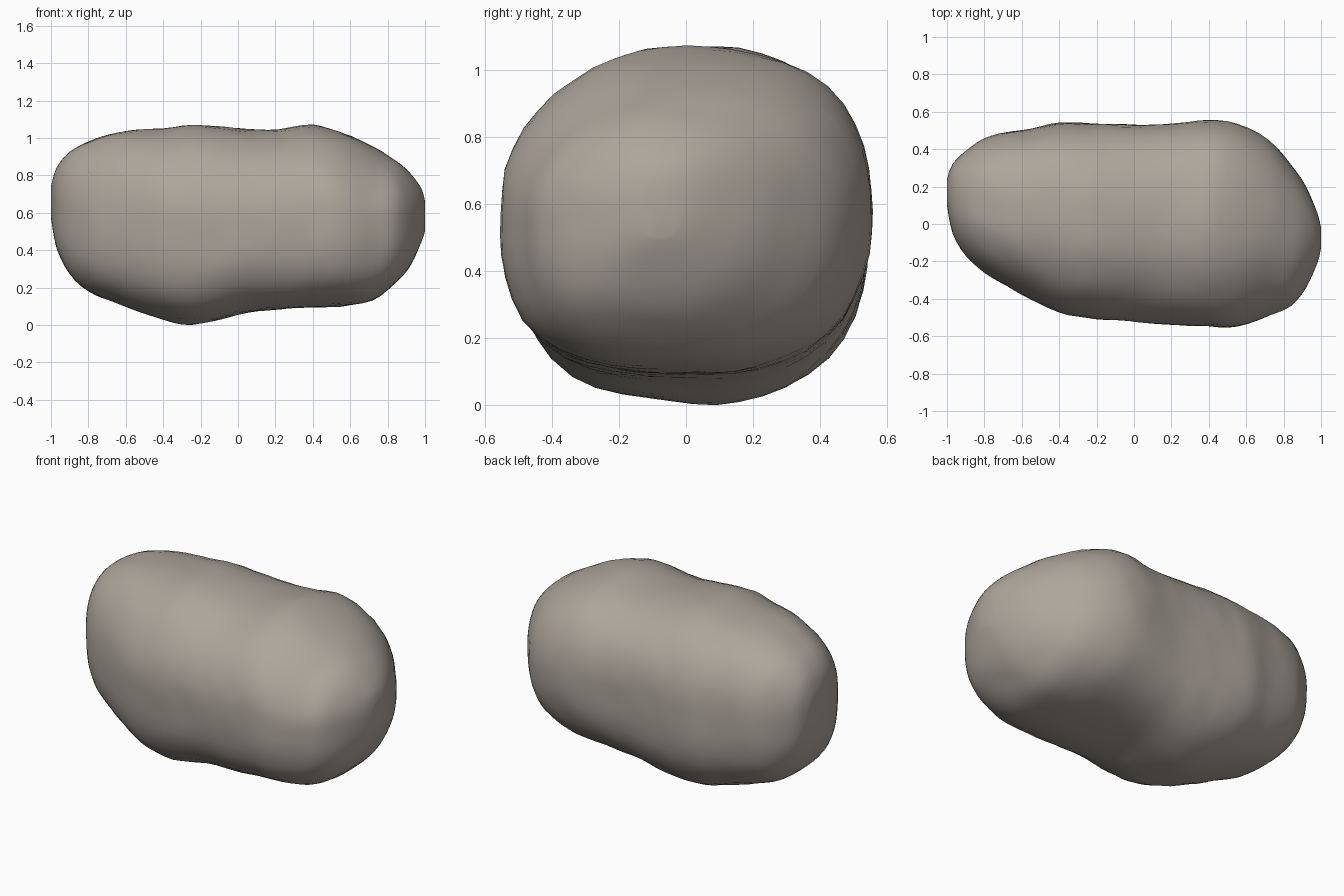
import bpy, bmesh, math
from mathutils import Vector, noise

if "Cube" in bpy.data.objects:
    bpy.data.objects.remove(bpy.data.objects["Cube"])

# Cross-sections along the length: x, y min, y max, z min, z max
S = [(-1.0, .10, .24, .57, .74), (-.97, -.05, .32, .41, .84), (-.9, -.17, .39, .27, .925),
     (-.8, -.26, .46, .18, .98), (-.68, -.33, .49, .13, 1.02), (-.55, -.40, .51, .08, 1.04),
     (-.4, -.47, .54, .04, 1.05), (-.25, -.50, .54, .02, 1.07), (-.1, -.515, .54, .035, 1.06),
     (.05, -.525, .54, .065, 1.045), (.22, -.54, .545, .08, 1.045), (.4, -.55, .555, .09, 1.065),
     (.55, -.55, .535, .10, 1.03), (.72, -.49, .45, .13, .955), (.84, -.44, .32, .22, .88),
     (.92, -.34, .20, .31, .81), (.98, -.21, .06, .44, .73), (1.0, -.13, -.02, .5, .66)]
# Local lumps and hollows: centre, push vector, radius
LUMPS = [((-.27, .08, .03), (0, 0, -.02), .2),
         ((.12, .54, .5), (0, -.012, 0), .22)]
SEG, SUB = 48, 3


def spline(i, t):
    p = [Vector(S[min(max(k, 0), len(S) - 1)]) for k in range(i - 1, i + 3)]
    return 0.5 * (2 * p[1] + (p[2] - p[0]) * t + (2 * p[0] - 5 * p[1] + 4 * p[2] - p[3]) * t * t
                  + (3 * p[1] - p[0] - 3 * p[2] + p[3]) * t ** 3)


def roundness(x, c, d):
    """Squareness of each corner of the section, blended along the length."""
    t = min(max((x + .8) / 1.6, 0), 1)
    back_top, front_top = 2.5, 2.3 - .35 * t
    back_low, front_low = 2.75 - .75 * t ** 3, 2.9
    u, v = .5 + .5 * math.tanh(3 * c), .5 + .5 * math.tanh(3 * d)
    return (v * (u * back_top + (1 - u) * front_top)
            + (1 - v) * (u * back_low + (1 - u) * front_low))


def ring(bm, s):
    x, y0, y1, z0, z1 = s
    cy, cz = (y0 + y1) / 2, (z0 + z1) / 2
    out = []
    for k in range(SEG):
        a = 2 * math.pi * k / SEG
        c, d = math.cos(a), math.sin(a)
        n = roundness(x, c, d)
        r = (abs(c) ** n + abs(d) ** n) ** (-1 / n)
        p = Vector((x, cy + (y1 - y0) / 2 * r * c, cz + (z1 - z0) / 2 * r * d))
        # gentle weathered unevenness
        f = 1 + .012 * noise.noise(p * 4) + .01 * noise.noise(p * 10)
        p.y = cy + (p.y - cy) * f
        p.z = cz + (p.z - cz) * f
        q = p.copy()
        for o, v, w in LUMPS:
            q += Vector(v) * math.exp(-((p - Vector(o)).length / w) ** 2)
        out.append(bm.verts.new(q))
    return out


# Boulder
bm = bmesh.new()
rings = [ring(bm, spline(i, j / SUB)) for i in range(len(S) - 1) for j in range(SUB)]
rings.append(ring(bm, Vector(S[-1])))
for a, b in zip(rings, rings[1:]):
    for k in range(SEG):
        m = (k + 1) % SEG
        bm.faces.new((a[k], a[m], b[m], b[k]))
# Rounded end caps
for r in (rings[0], rings[-1]):
    v = bm.verts.new(sum((q.co for q in r), Vector()) / SEG)
    for k in range(SEG):
        bm.faces.new((r[k], r[(k + 1) % SEG], v))
bmesh.ops.recalc_face_normals(bm, faces=bm.faces)
low = min(v.co.z for v in bm.verts)
bmesh.ops.translate(bm, verts=bm.verts, vec=(0, 0, -low))

me = bpy.data.meshes.new("boulder")
bm.to_mesh(me)
bm.free()
for f in me.polygons:
    f.use_smooth = True
mat = bpy.data.materials.new("warm grey stone")
mat.diffuse_color = (.42, .38, .33, 1)
mat.use_nodes = True
mat.node_tree.nodes["Principled BSDF"].inputs["Base Color"].default_value = mat.diffuse_color
me.materials.append(mat)
ob = bpy.data.objects.new("boulder", me)
bpy.context.collection.objects.link(ob)
